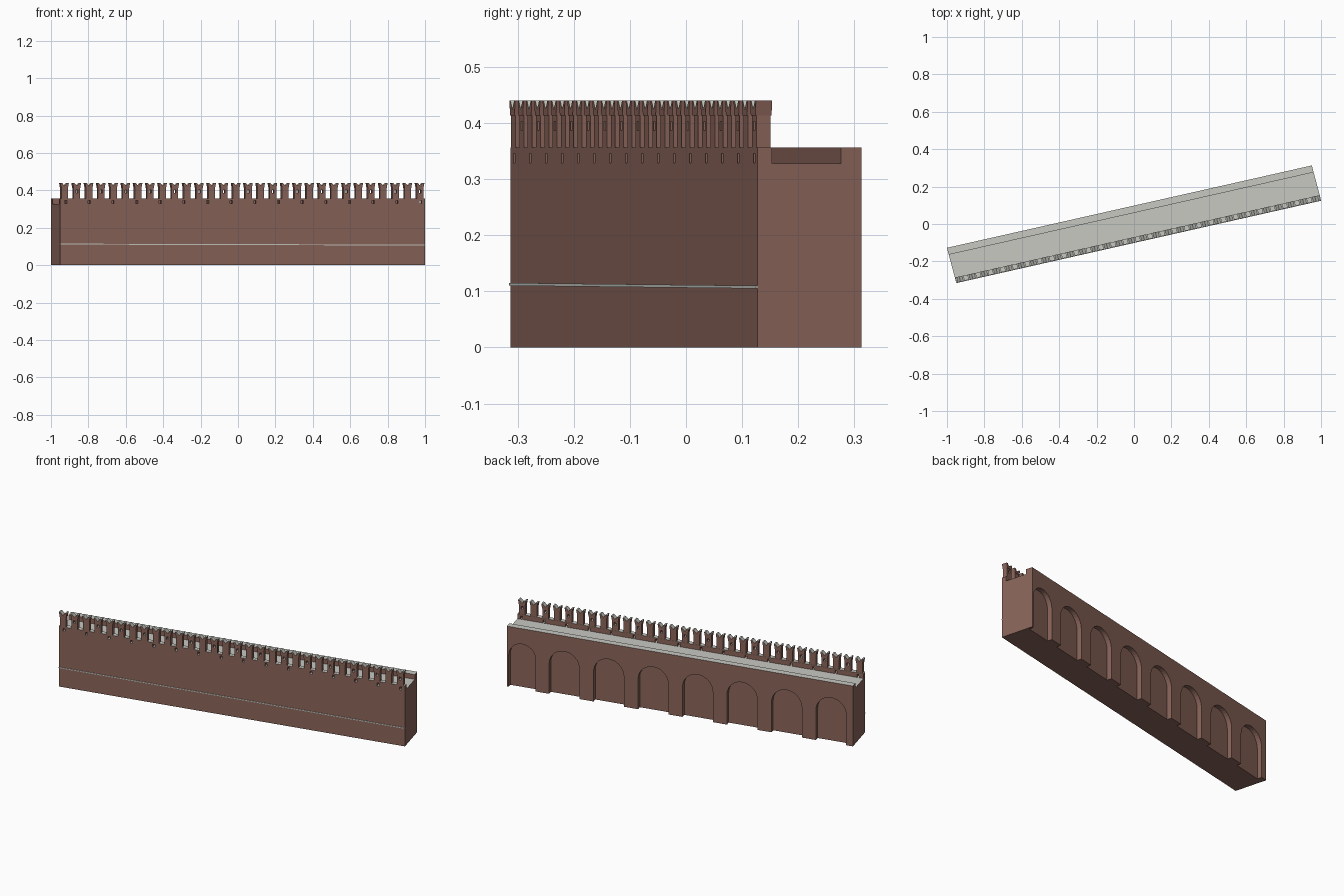
import bpy, bmesh, math
from mathutils import Matrix, Vector

if "Cube" in bpy.data.objects:
    bpy.data.objects.remove(bpy.data.objects["Cube"])

H, V = 1.0, 0.096            # half length and half depth of the wall
PARAPET, KERB = 0.027, 0.038 # thickness of front parapet and rear kerb
FLOOR, TOP, CREST = 0.328, 0.356, 0.44

# wall runs diagonally, with very slightly skewed ends
shear = Matrix.Identity(4)
shear[0][1] = -0.04
PLACE = Matrix.Rotation(math.radians(12.72), 4, 'Z') @ shear


def material(name, rgb):
    m = bpy.data.materials.new(name)
    m.diffuse_color = (*rgb, 1)
    m.use_nodes = True
    m.node_tree.nodes["Principled BSDF"].inputs["Base Color"].default_value = m.diffuse_color
    return m


BRICK = material("brick", (0.25, 0.127, 0.1))
STONE = material("pale_stone", (0.58, 0.58, 0.54))


def prism(bm, points, offset):
    """Extrude a closed outline of 3D points along an offset."""
    a = [bm.verts.new(p) for p in points]
    b = [bm.verts.new(Vector(p) + Vector(offset)) for p in points]
    n = len(a)
    bm.faces.new(a)
    bm.faces.new(b[::-1])
    for i in range(n):
        j = (i + 1) % n
        bm.faces.new((a[j], a[i], b[i], b[j]))


def box(bm, u0, u1, v0, v1, z0, z1):
    prism(bm, [(u0, v0, z0), (u1, v0, z0), (u1, v0, z1), (u0, v0, z1)], (0, v1 - v0, 0))


def make(name, bm, mats=(BRICK, STONE)):
    bmesh.ops.recalc_face_normals(bm, faces=bm.faces)
    me = bpy.data.meshes.new(name)
    bm.to_mesh(me)
    bm.free()
    for m in mats:
        me.materials.append(m)
    ob = bpy.data.objects.new(name, me)
    bpy.context.collection.objects.link(ob)
    return ob


def cut(ob, cutter):
    mod = ob.modifiers.new("cut", 'BOOLEAN')
    mod.operation, mod.solver, mod.object = 'DIFFERENCE', 'EXACT', cutter
    bpy.context.view_layer.objects.active = ob
    bpy.ops.object.modifier_apply(modifier=mod.name)
    bpy.data.objects.remove(cutter)


def finish(ob):
    """Upward faces are pale stone, the rest brick; then turn into place."""
    for p in ob.data.polygons:
        p.material_index = 1 if p.normal.z > 0.3 else 0
    ob.data.transform(PLACE)


# main wall: cross-section with sunken walkway
bm = bmesh.new()
section = [(-V, 0), (V, 0), (V, TOP), (V - KERB, TOP), (V - KERB, FLOOR),
           (-V + PARAPET, FLOOR), (-V + PARAPET, TOP), (-V, TOP)]
prism(bm, [(-H, v, z) for v, z in section], (2 * H, 0, 0))
wall = make("wall", bm)

# blind arches on the back
bm = bmesh.new()
for i in range(8):
    c, r = (-0.874 + 0.257 * i, 0.0875) if i < 7 else (0.911, 0.078)
    spring = 0.265 - r
    outline = [(c - r, -0.05), (c + r, -0.05)]
    outline += [(c + r * math.cos(a * math.pi / 16), spring + r * math.sin(a * math.pi / 16))
                for a in range(17)]
    prism(bm, [(u, V - 0.027, z) for u, z in outline], (0, 0.1, 0))
cut(wall, make("arch_cutter", bm))

# drain holes through the parapet
bm = bmesh.new()
for i in range(16):
    u = -0.97 + 0.1297 * i
    box(bm, u - 0.006, u + 0.006, -V - 0.02, -V + PARAPET + 0.02, FLOOR + 0.001, 0.346)
cut(wall, make("drain_cutter", bm))
finish(wall)

# merlons with swallow-tail caps, every second one with a slit
bodies, caps, slits = bmesh.new(), bmesh.new(), bmesh.new()
for i in range(30):
    u = -0.976 + 0.0672 * i
    box(bodies, u - 0.018, u + 0.018, -V, -V + PARAPET - 0.001, TOP, 0.413)
    tail = [(-0.018, 0.413), (0.018, 0.413), (0.023, CREST), (0.015, CREST),
            (0, 0.424), (-0.015, CREST), (-0.023, CREST)]
    prism(caps, [(u + du, -V - 0.002, z) for du, z in tail], (0, PARAPET + 0.003, 0))
    if i % 2:
        box(slits, u - 0.006, u + 0.006, -V - 0.02, -V + PARAPET + 0.02, 0.387, 0.403)
merlons = make("merlons", bodies)
cut(merlons, make("slit_cutter", slits))
finish(merlons)
finish(make("merlon_caps", caps))

# thin, slightly sloping string course on the front
bm = bmesh.new()
prism(bm, [(-H, -V - 0.003, 0.110), (H, -V - 0.003, 0.105),
           (H, -V - 0.003, 0.110), (-H, -V - 0.003, 0.115)], (0, 0.006, 0))
course = make("string_course", bm, (STONE,))
course.data.transform(PLACE)
